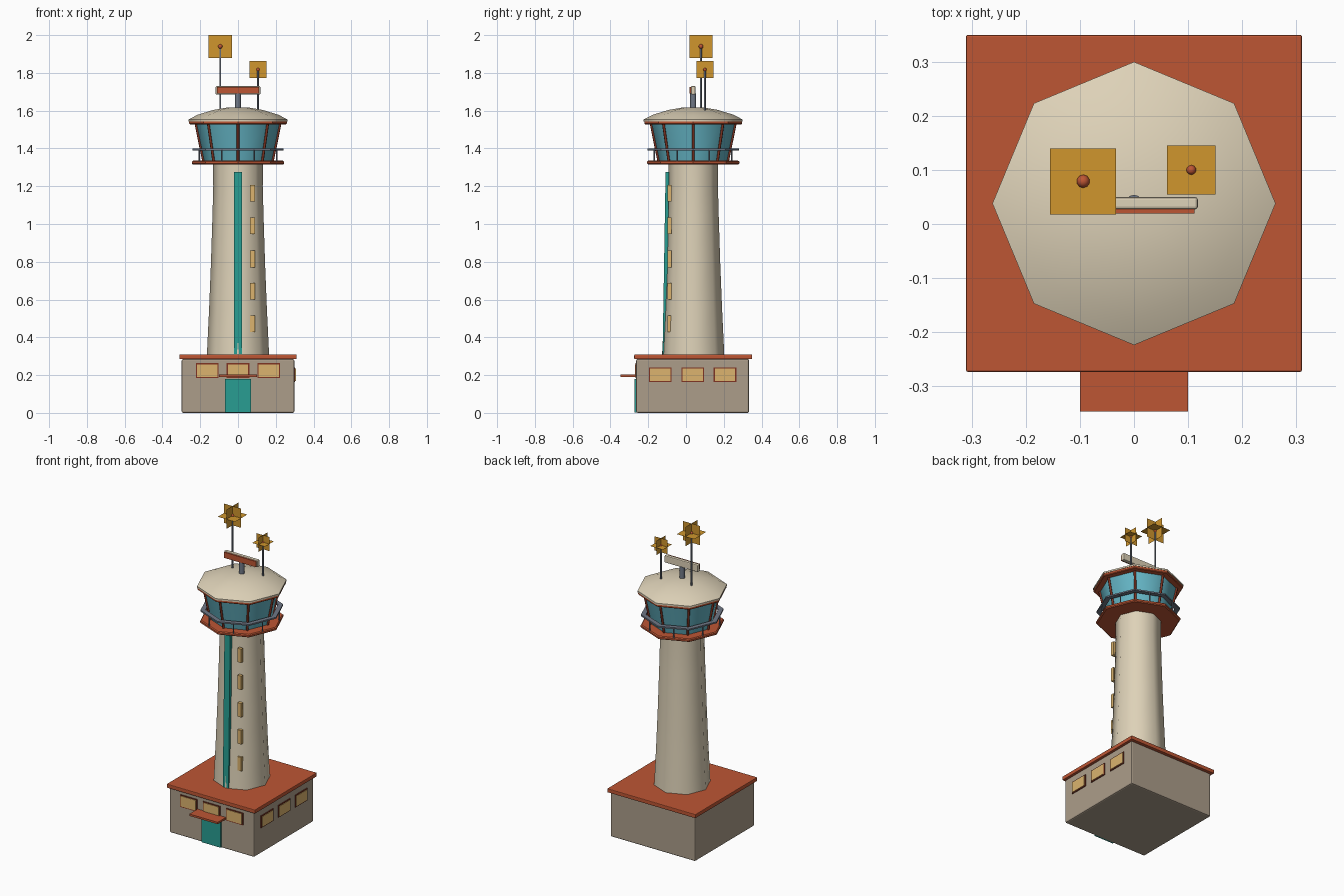
import bpy, bmesh, math
from mathutils import Vector, Matrix

if "Cube" in bpy.data.objects:
    bpy.data.objects.remove(bpy.data.objects["Cube"])

CY = 0.038  # y of the tower axis


def mat(name, r, g, b):
    lin = lambda c: ((c / 255 + 0.055) / 1.055) ** 2.4
    m = bpy.data.materials.new(name)
    m.diffuse_color = (lin(r), lin(g), lin(b), 1)
    m.use_nodes = True
    m.node_tree.nodes["Principled BSDF"].inputs["Base Color"].default_value = m.diffuse_color
    return m


CREAM = mat("cream", 222, 210, 184)
TAUPE = mat("taupe", 172, 157, 138)
RUST = mat("rust", 190, 86, 52)
TEAL = mat("teal", 40, 158, 146)
GLASS = mat("glass_blue", 100, 180, 196)
GOLD = mat("gold", 208, 150, 45)
PANE = mat("pane_yellow", 220, 180, 110)
SLATE = mat("slate", 112, 120, 134)
FRAME = mat("frame_brown", 128, 52, 34)


def finish(name, bm, m, smooth=None):
    bmesh.ops.recalc_face_normals(bm, faces=bm.faces)
    me = bpy.data.meshes.new(name)
    bm.to_mesh(me)
    bm.free()
    me.materials.append(m)
    if smooth:
        me.shade_smooth()
        me.set_sharp_from_angle(angle=math.radians(smooth))
    ob = bpy.data.objects.new(name, me)
    bpy.context.collection.objects.link(ob)
    return ob


def box(name, m, x, y, z, bevel=0):
    """Box from (min, max) pairs."""
    bm = bmesh.new()
    bmesh.ops.create_cube(bm, size=1)
    for v in bm.verts:
        v.co = [(a + b) / 2 + c * (b - a) for (a, b), c in zip((x, y, z), v.co)]
    if bevel:
        bmesh.ops.bevel(bm, geom=bm.edges[:], offset=bevel, segments=2, profile=0.5, affect='EDGES')
    return finish(name, bm, m)


def lathe(name, m, profile, n=8, smooth=None, closed=False):
    """Rings of n points around the tower axis; closed=True joins the last ring to the first."""
    bm = bmesh.new()
    rings = [[bm.verts.new((r * math.cos(2 * math.pi * i / n), CY + r * math.sin(2 * math.pi * i / n), z))
              for i in range(n)] for r, z in profile]
    pairs = list(zip(rings, rings[1:]))
    if closed:
        pairs.append((rings[-1], rings[0]))
    else:
        bm.faces.new(rings[0])
        bm.faces.new(rings[-1])
    for a, b in pairs:
        for i in range(n):
            j = (i + 1) % n
            bm.faces.new((a[i], a[j], b[j], b[i]))
    return finish(name, bm, m, smooth)


def rod(name, m, p, q, r, n=8):
    p, q = Vector(p), Vector(q)
    d = q - p
    bm = bmesh.new()
    M = Matrix.Translation((p + q) / 2) @ d.to_track_quat('Z', 'Y').to_matrix().to_4x4()
    bmesh.ops.create_cone(bm, cap_ends=True, segments=n, radius1=r, radius2=r, depth=d.length, matrix=M)
    return finish(name, bm, m, 50)


# Base building with roof slab, door and awning
box("base_building", TAUPE, (-.298, .298), (-.264, .334), (0, .285), .008)
box("base_roof", RUST, (-.311, .311), (-.274, .35), (.284, .309), .004)
box("door", TEAL, (-.068, .068), (-.272, -.26), (.003, .18))
box("awning", RUST, (-.1, .1), (-.347, -.26), (.19, .202))

# Base windows on the front and right walls
for i, c in enumerate((-.162, 0, .162)):
    box(f"front_window_frame_{i}", FRAME, (c - .06, c + .06), (-.268, -.26), (.185, .263))
    box(f"front_window_pane_{i}", PANE, (c - .054, c + .054), (-.271, -.262), (.191, .257))
    y = c * 1.06 + .035
    box(f"side_window_frame_{i}", FRAME, (.294, .303), (y - .06, y + .06), (.163, .24))
    box(f"side_window_pane_{i}", PANE, (.296, .306), (y - .054, y + .054), (.169, .234))

# Tapering octagonal shaft
lathe("tower_shaft", CREAM, [(.165, .3), (.153, .55), (.143, .8), (.135, 1.05), (.131, 1.2), (.132, 1.33)], 8, 60)

# Leaning teal strip on the front of the shaft
strip = box("teal_strip", TEAL, (-.02, .02), (-.108, -.09), (.312, 1.275))
for v in strip.data.vertices:
    v.co.y -= .016 * (1.275 - v.co.z) / .96

# Slit windows up the shaft
for i, z in enumerate((.472, .643, .815, .99, 1.162)):
    box(f"shaft_window_{i}", PANE, (.064, .09), (-.097, -.077), (z - .044, z + .044))

# Balcony, control cab and roof
lathe("balcony_slab", RUST, [(.238, 1.315), (.244, 1.32), (.244, 1.33), (.238, 1.335)], 8)
lathe("cab_glass", GLASS, [(.18, 1.33), (.222, 1.535)], 8, 60)
lathe("roof_trim", RUST, [(.255, 1.528), (.259, 1.532), (.259, 1.545)], 8)
lathe("cab_roof", CREAM, [(.262, 1.543), (.262, 1.553), (.215, 1.578), (.13, 1.604), (.06, 1.616)], 8, 50)

# Mullions on the cab corners, railing ring and posts
lathe("balcony_rail", SLATE, [(.212, 1.39), (.242, 1.39), (.242, 1.399), (.212, 1.399)], 8, closed=True)
for i in range(8):
    a = math.pi / 4 * i
    c, s = math.cos(a), math.sin(a)
    rod(f"mullion_{i}", FRAME, (.183 * c, CY + .183 * s, 1.335), (.223 * c, CY + .223 * s, 1.532), .007)
    c, s = math.cos(a + math.pi / 8), math.sin(a + math.pi / 8)
    rod(f"rail_post_{i}", SLATE, (.222 * c, CY + .222 * s, 1.33), (.222 * c, CY + .222 * s, 1.393), .004)

# Radar bar on its pedestal
rod("radar_pedestal", SLATE, (0, CY, 1.605), (0, CY, 1.69), .016, 12)
box("radar_bar", CREAM, (-.118, .118), (.027, .05), (1.685, 1.73), .005)
box("radar_face", RUST, (-.112, .112), (.019, .028), (1.69, 1.726))

# Antenna masts with three crossing square panels and a ball
for name, x, y, z, h in (("left", -.094, .079, 1.94, .061), ("right", .106, .1, 1.817, .045)):
    rod(f"{name}_mast", SLATE, (x, y, 1.57), (x, y, z), .005)
    bm = bmesh.new()
    for R in (Matrix(), Matrix.Rotation(math.pi / 2, 4, 'X'), Matrix.Rotation(math.pi / 2, 4, 'Y')):
        bmesh.ops.create_grid(bm, x_segments=1, y_segments=1, size=h, matrix=Matrix.Translation((x, y, z)) @ R)
    finish(f"{name}_antenna_panels", bm, GOLD)
    bm = bmesh.new()
    bmesh.ops.create_uvsphere(bm, u_segments=10, v_segments=6, radius=h * .2,
                              matrix=Matrix.Translation((x, y, z)))
    finish(f"{name}_antenna_ball", bm, RUST, 60)
